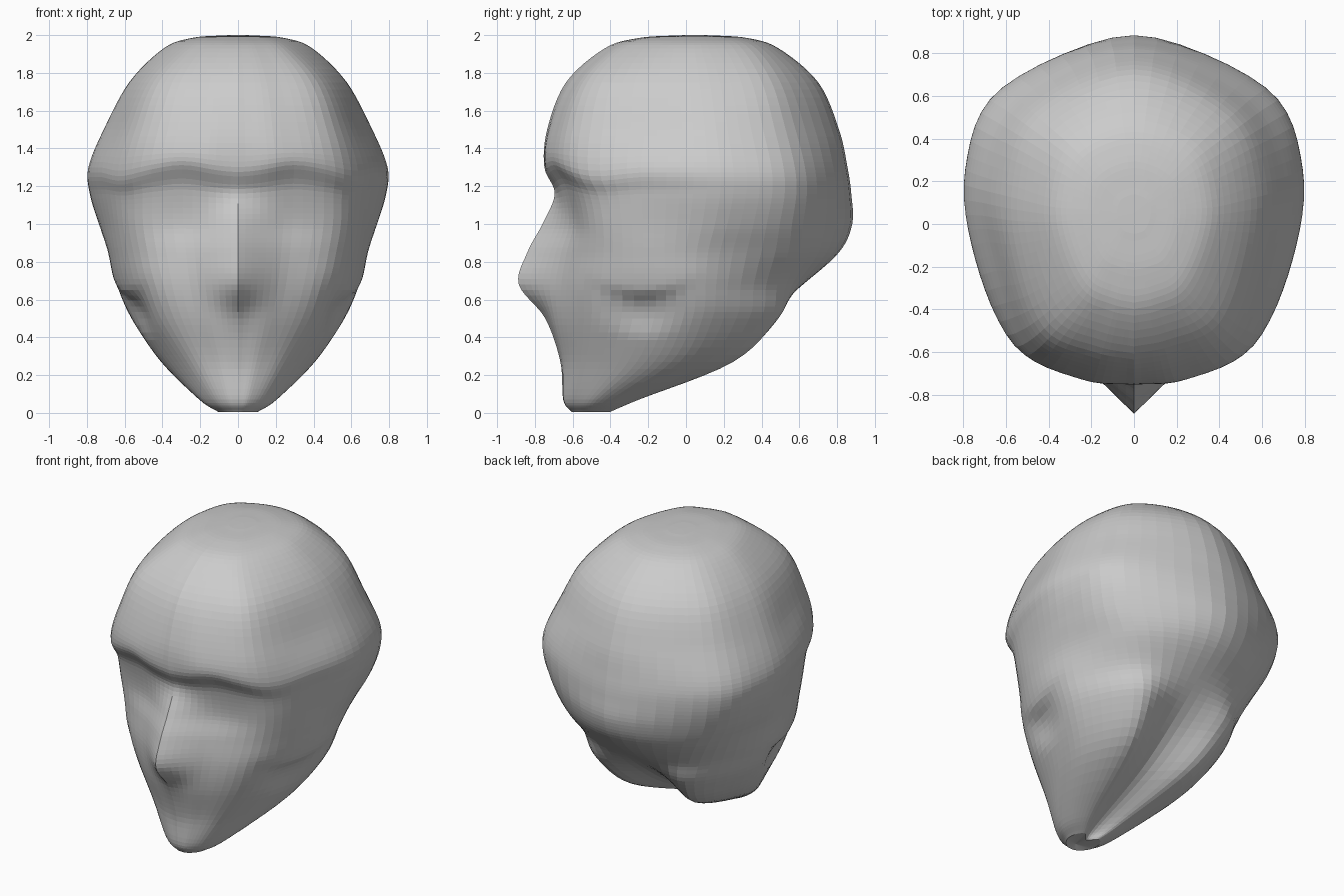
import bpy, bmesh, math
from mathutils import Vector

if "Cube" in bpy.data.objects:
    bpy.data.objects.remove(bpy.data.objects["Cube"])

# Horizontal slices of the half head:
# z, nose/front y, nose-side y, face corner xy, temple xy, widest xy, back corner xy, back y
SLICES = [
    (0.07, -.65, -.64, .14, -.58, .20, -.47, .19, -.33, .11, -.25, -.36),
    (0.27, -.665, -.64, .27, -.53, .39, -.26, .39, .01, .24, .25, .07),
    (0.50, -.745, -.68, .41, -.50, .54, -.17, .545, .14, .33, .48, .40),
    (0.68, -.885, -.69, .48, -.50, .63, -.16, .62, .16, .39, .53, .62),
    (0.85, -.84, -.66, .52, -.48, .665, -.17, .67, .18, .49, .60, .81),
    (1.00, -.76, -.62, .545, -.48, .69, -.17, .73, .22, .57, .62, .88),
    (1.16, -.695, -.645, .55, -.51, .72, -.17, .78, .25, .61, .64, .875),
    (1.30, -.75, -.725, .56, -.57, .74, -.17, .785, .25, .61, .63, .855),
    (1.50, -.735, -.705, .51, -.56, .66, -.15, .705, .22, .54, .58, .81),
    (1.75, -.635, -.60, .42, -.49, .545, -.15, .57, .18, .45, .50, .70),
    (1.93, -.43, -.405, .26, -.33, .365, -.10, .39, .12, .30, .37, .49),
]
STEPS = 6


def ring(s):
    z, yf, y1, x2, y2, x3, y3, x4, y4, x5, y5, yb = s
    pts = [(0, yf), (x2 * .44, y1), (x2, y2), (x3, y3), (x4, y4), (x5, y5), (0, yb)]
    return [Vector((x, y, z)) for x, y in pts]


def shrunk(points, centre, factor, z):
    out = [Vector(centre).lerp(p, factor) for p in points]
    for p in out:
        p.z = z
    return out


def spline(pts, before, after, steps=STEPS):
    """Catmull-Rom curve through pts with given ghost end points."""
    q = [before] + pts + [after]
    out = []
    for i in range(1, len(q) - 2):
        a, b, c, d = q[i - 1:i + 3]
        for k in range(steps):
            t = k / steps
            out.append(.5 * (2 * b + (c - a) * t + (2 * a - 5 * b + 4 * c - d) * t * t
                             + (3 * b - a - 3 * c + d) * t ** 3))
    return out + [pts[-1].copy()]


def smooth(a, b, v):
    t = min(max((v - a) / (b - a), 0), 1)
    return t * t * (3 - 2 * t)


# Control rings, closed by crown rings and a chin ring
rings = [ring(s) for s in SLICES]
top = rings[-1]
rings.insert(0, shrunk(rings[0], (0, -.56, 0), .5, .004))
rings.append(shrunk(top, (0, .05, 2), .62, 1.985))
rings.append(shrunk(top, (0, .05, 2), .2, 1.999))

# Interpolate upwards, then round each level
columns = []
for j in range(7):
    col = [r[j] for r in rings]
    columns.append(spline(col, 2 * col[0] - col[1], 2 * col[-1] - col[-2]))
levels = []
for pts in zip(*columns):
    pts = list(pts)
    mirrored = Vector((-pts[-2].x, pts[-2].y, pts[-2].z))
    levels.append(spline(pts, 2 * pts[0] - pts[1], mirrored))

# Facial details: brow arches and hollows under the cheekbones
for level in levels:
    for p in level:
        front = 1 - smooth(-.5, -.2, p.y)
        arch = math.exp(-((p.x - .3) / .17) ** 2) - .6 * smooth(.45, .65, p.x)
        p.z += .04 * front * arch * math.exp(-((p.z - 1.25) / .12) ** 2)
        rim = p.z - 1.2 * (p.y + .23) ** 2
        under = smooth(.38, .55, rim) * (1 - smooth(.57, .66, rim))
        p.x -= .04 * under * math.exp(-((p.y + .23) / .18) ** 2) * smooth(.2, .4, p.x)

# Skin the half rings and their mirror image
bm = bmesh.new()
loops = []
for level in levels:
    right = [bm.verts.new(p) for p in level]
    left = [bm.verts.new((-p.x, p.y, p.z)) for p in level[-2:0:-1]]
    loops.append(right + left)
n = len(loops[0])
for a, b in zip(loops, loops[1:]):
    for i in range(n):
        j = (i + 1) % n
        bm.faces.new((a[i], a[j], b[j], b[i]))
for loop, y, z in ((loops[0], -.56, .02), (loops[-1], .05, 2.0)):
    tip = bm.verts.new((0, y, z))
    for i in range(n):
        bm.faces.new((loop[i], loop[(i + 1) % n], tip))
bmesh.ops.recalc_face_normals(bm, faces=bm.faces)
mesh = bpy.data.meshes.new("head")
bm.to_mesh(mesh)
bm.free()

# Single grey clay colour, flat facets
grey = bpy.data.materials.new("clay grey")
grey.diffuse_color = (.6, .6, .6, 1)
grey.use_nodes = True
grey.node_tree.nodes["Principled BSDF"].inputs["Base Color"].default_value = grey.diffuse_color
mesh.materials.append(grey)
head = bpy.data.objects.new("head", mesh)
bpy.context.collection.objects.link(head)
